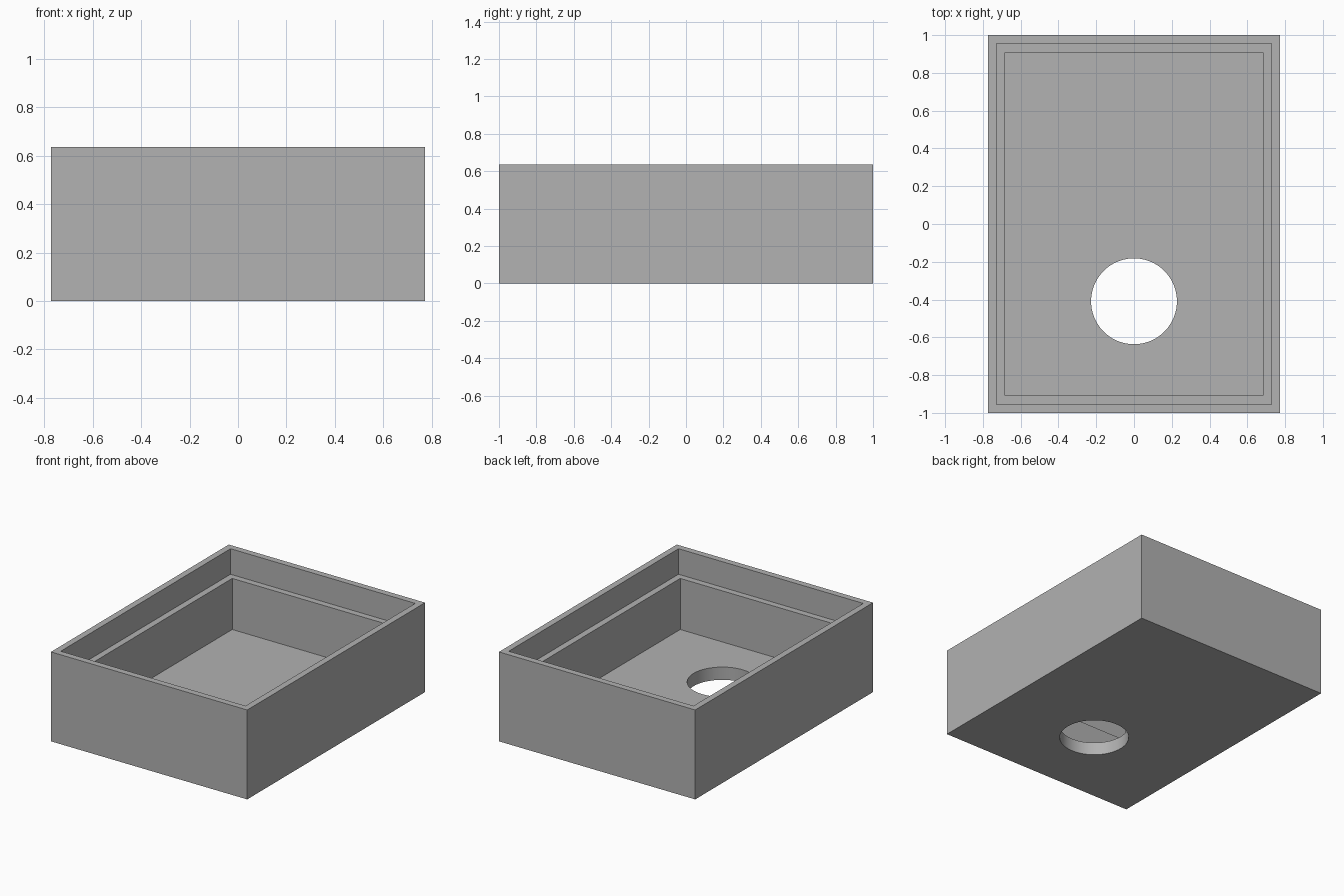
import bpy
import bmesh
import math

cube = bpy.data.objects.get("Cube")
if cube:
    bpy.data.objects.remove(cube, do_unlink=True)

# Sizes are whole steps of one wall thickness
U = 1 / 22
HALF_X, HALF_Y, HEIGHT = 17 * U, 22 * U, 14 * U
FLOOR_Z, LEDGE_Z = 2 * U, 10 * U
HOLE_Y, HOLE_R, HOLE_SIDES = -9 * U, 5 * U, 96

grey = bpy.data.materials.new("plain_grey")
grey.use_nodes = True
colour = (0.445, 0.445, 0.445, 1)
grey.diffuse_color = colour
grey.node_tree.nodes["Principled BSDF"].inputs["Base Color"].default_value = colour

bm = bmesh.new()


def ring(points):
    """Closed loop of vertices joined by edges."""
    verts = [bm.verts.new(p) for p in points]
    for a, b in zip(verts, verts[1:] + verts[:1]):
        bm.edges.new((a, b))
    return verts


def rectangle(inset, z):
    x, y = HALF_X - inset, HALF_Y - inset
    return ring([(-x, -y, z), (x, -y, z), (x, y, z), (-x, y, z)])


def circle(z):
    angles = [math.tau * i / HOLE_SIDES for i in range(HOLE_SIDES)]
    return ring([(HOLE_R * math.cos(a), HOLE_Y + HOLE_R * math.sin(a), z) for a in angles])


def bridge(lower, upper):
    n = len(lower)
    for i in range(n):
        j = (i + 1) % n
        bm.faces.new((lower[i], lower[j], upper[j], upper[i]))


def fill_between(outer, inner):
    """Flat plate with a hole."""
    edges = {e for loop in (outer, inner) for v in loop for e in v.link_edges
             if all(w in loop for w in e.verts)}
    bmesh.ops.triangle_fill(bm, edges=list(edges), use_beauty=True)


# Outer walls, rim, upper recess, ledge and inner walls
steps = [(0, 0), (0, HEIGHT), (U, HEIGHT), (U, LEDGE_Z), (2 * U, LEDGE_Z), (2 * U, FLOOR_Z)]
loops = [rectangle(inset, z) for inset, z in steps]
for a, b in zip(loops, loops[1:]):
    bridge(a, b)

# Floor pierced by the round hole
hole_bottom, hole_top = circle(0), circle(FLOOR_Z)
fill_between(loops[0], hole_bottom)
fill_between(loops[-1], hole_top)
bridge(hole_bottom, hole_top)
bmesh.ops.recalc_face_normals(bm, faces=bm.faces[:])

mesh = bpy.data.meshes.new("open_box")
bm.to_mesh(mesh)
bm.free()
mesh.materials.append(grey)
box = bpy.data.objects.new("open_box", mesh)
bpy.context.collection.objects.link(box)

# Smooth hole wall, sharp corners
bpy.ops.object.select_all(action="DESELECT")
box.select_set(True)
bpy.context.view_layer.objects.active = box
bpy.ops.object.shade_smooth_by_angle(angle=math.radians(30))
